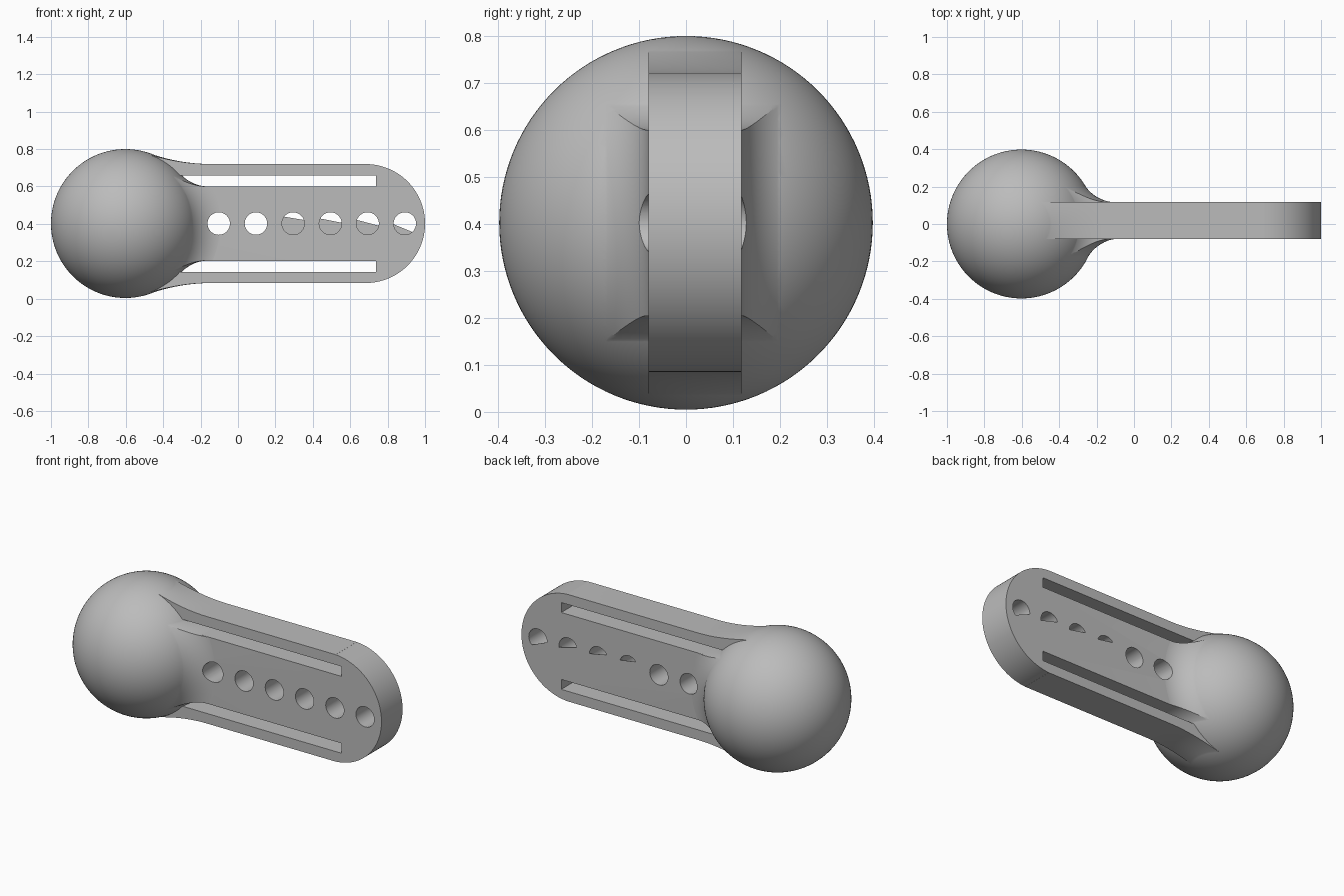
import bpy
import bmesh
from math import sin, cos, pi, sqrt, atan2, radians
from mathutils import Matrix, Vector

if "Cube" in bpy.data.objects:
    bpy.data.objects.remove(bpy.data.objects["Cube"])

CENTER = Vector((-0.602, 0, 0.402))   # middle of the ball
R = 0.398                             # ball radius
FRONT, BACK = 0.08, 0.118             # bar faces, from y = 0
HALF = 0.318                          # half height of the bar
HOLE_R = 0.06

grey = bpy.data.materials.new("plain grey")
grey.use_nodes = True
grey.diffuse_color = (0.5, 0.5, 0.5, 1)
grey.node_tree.nodes["Principled BSDF"].inputs["Base Color"].default_value = (0.5, 0.5, 0.5, 1)


def to_object(bm, name):
    bmesh.ops.recalc_face_normals(bm, faces=bm.faces)
    mesh = bpy.data.meshes.new(name)
    bm.to_mesh(mesh)
    bm.free()
    mesh.materials.append(grey)
    ob = bpy.data.objects.new(name, mesh)
    bpy.context.collection.objects.link(ob)
    return ob


def extrude_outline(name, points, y0, y1):
    """Prism from an x-z outline, running from y0 to y1."""
    bm = bmesh.new()
    face = bm.faces.new([bm.verts.new((x, y0, z)) for x, z in points])
    new = bmesh.ops.extrude_face_region(bm, geom=[face])["geom"]
    bmesh.ops.translate(bm, vec=(0, y1 - y0, 0),
                        verts=[v for v in new if isinstance(v, bmesh.types.BMVert)])
    return to_object(bm, name)


def box(name, x0, x1, y0, y1, z0, z1):
    return extrude_outline(name, [(x0, z0), (x1, z0), (x1, z1), (x0, z1)], y0, y1)


def disc(x, z, r, n=48):
    return [(x + r * cos(2 * pi * i / n), z + r * sin(2 * pi * i / n)) for i in range(n)]


def fillet(d, r, n=20):
    """Curve from the ball down to a plane at distance d, rounded with radius r."""
    ball = R - 0.0012
    k = sqrt((ball + r) ** 2 - (d + r) ** 2)
    start = atan2(-(d + r), -k)
    angles = [start + (-pi / 2 - start) * i / n for i in range(n + 1)]
    return [(k + r * cos(a), d + r + r * sin(a)) for a in angles]


def flared_slab(name, up, down, r, axis):
    """Wide slab that swells into the ball, turned around the y or z axis."""
    top, low = fillet(up, r), [(p, -h) for p, h in fillet(down, r)]
    wide = 2.2
    profile = ([(0, top[0][1])] + top + [(wide, up), (wide, -down)]
               + low[::-1] + [(0, low[0][1])])
    bm = bmesh.new()
    verts = [bm.verts.new((p, 0, h)) for p, h in profile]
    edges = [bm.edges.new(pair) for pair in zip(verts, verts[1:])]
    bmesh.ops.spin(bm, geom=verts + edges, axis=(0, 0, 1), cent=(0, 0, 0),
                   angle=2 * pi, steps=144)
    bmesh.ops.remove_doubles(bm, verts=bm.verts, dist=1e-5)
    if axis == "y":
        bmesh.ops.rotate(bm, verts=bm.verts, matrix=Matrix.Rotation(-pi / 2, 3, "X"))
    bmesh.ops.translate(bm, verts=bm.verts, vec=CENTER)
    return to_object(bm, name)


def boolean(target, other, operation):
    """Apply a boolean and drop the tool object."""
    mod = target.modifiers.new("boolean", "BOOLEAN")
    mod.operation, mod.solver, mod.object = operation, "EXACT", other
    bpy.context.view_layer.update()
    graph = bpy.context.evaluated_depsgraph_get()
    mesh = bpy.data.meshes.new_from_object(target.evaluated_get(graph))
    target.modifiers.clear()
    target.data = mesh
    bpy.data.objects.remove(other)


cz = CENTER.z

# Bar: rounded end, upper and lower edges sweeping up onto the ball
arc = [radians(87 - 174 * i / 58) for i in range(59)]
outline = ([(-0.55, cz + 0.45), (0.66, cz + 0.45)]
           + [(1 - HALF + HALF * cos(a), cz + HALF * sin(a)) for a in arc]
           + [(0.66, cz - 0.45), (-0.55, cz - 0.45)])
bar = extrude_outline("bar", outline, -FRONT, BACK)
boolean(bar, flared_slab("bar_sweep", HALF, HALF, 1.0, "z"), "INTERSECT")

# Long slots above and below the middle strip
for side in (1, -1):
    z0, z1 = sorted((cz + side * 0.199, cz + side * 0.258))
    boolean(bar, box("slot_cutter", -0.6, 0.738, -0.5, 0.5, z0, z1), "DIFFERENCE")

# Neck: middle strip flaring into the ball on all four sides
neck = box("neck", -0.55, 0.0, -0.45, 0.45, cz - 0.45, cz + 0.45)
boolean(neck, flared_slab("neck_sides", BACK - 0.001, FRONT - 0.001, 0.2, "y"), "INTERSECT")
boolean(neck, flared_slab("neck_edges", 0.198, 0.198, 0.2, "z"), "INTERSECT")

# Ball
bm = bmesh.new()
bmesh.ops.create_uvsphere(bm, u_segments=128, v_segments=64, radius=R)
bmesh.ops.translate(bm, verts=bm.verts, vec=CENTER)
body = to_object(bm, "ball_and_bar")
boolean(body, neck, "UNION")
boolean(body, bar, "UNION")

# Row of round holes
hole_x = [-0.103 + 0.199 * i for i in range(6)]
for x in hole_x:
    boolean(body, extrude_outline("hole_cutter", disc(x, cz, HOLE_R), -0.5, 0.5), "DIFFERENCE")

# Thin covers over the lower part of the outer four holes, on the back
slants = [(0.039, 0.022), (0.028, 0.007), (0.022, -0.01), (0.0, -0.05)]
parts = [body]
for i, (x, (left, right)) in enumerate(zip(hole_x[2:], slants)):
    ring = disc(0, 0, HOLE_R, 96)
    start = next(j for j, (u, v) in enumerate(ring) if v > 0.055)
    ring = ring[start:] + ring[:start]
    low = [(x + u, cz + v) for u, v in ring
           if v < (left + right) / 2 + (right - left) * u / (2 * HOLE_R)]
    parts.append(extrude_outline(f"hole_cover_{i + 1}", low, BACK - 0.002, BACK))

# Smooth shading with sharp edges kept
bpy.ops.object.select_all(action="DESELECT")
for ob in parts:
    ob.select_set(True)
bpy.context.view_layer.objects.active = body
bpy.ops.object.shade_smooth_by_angle(angle=radians(25))
